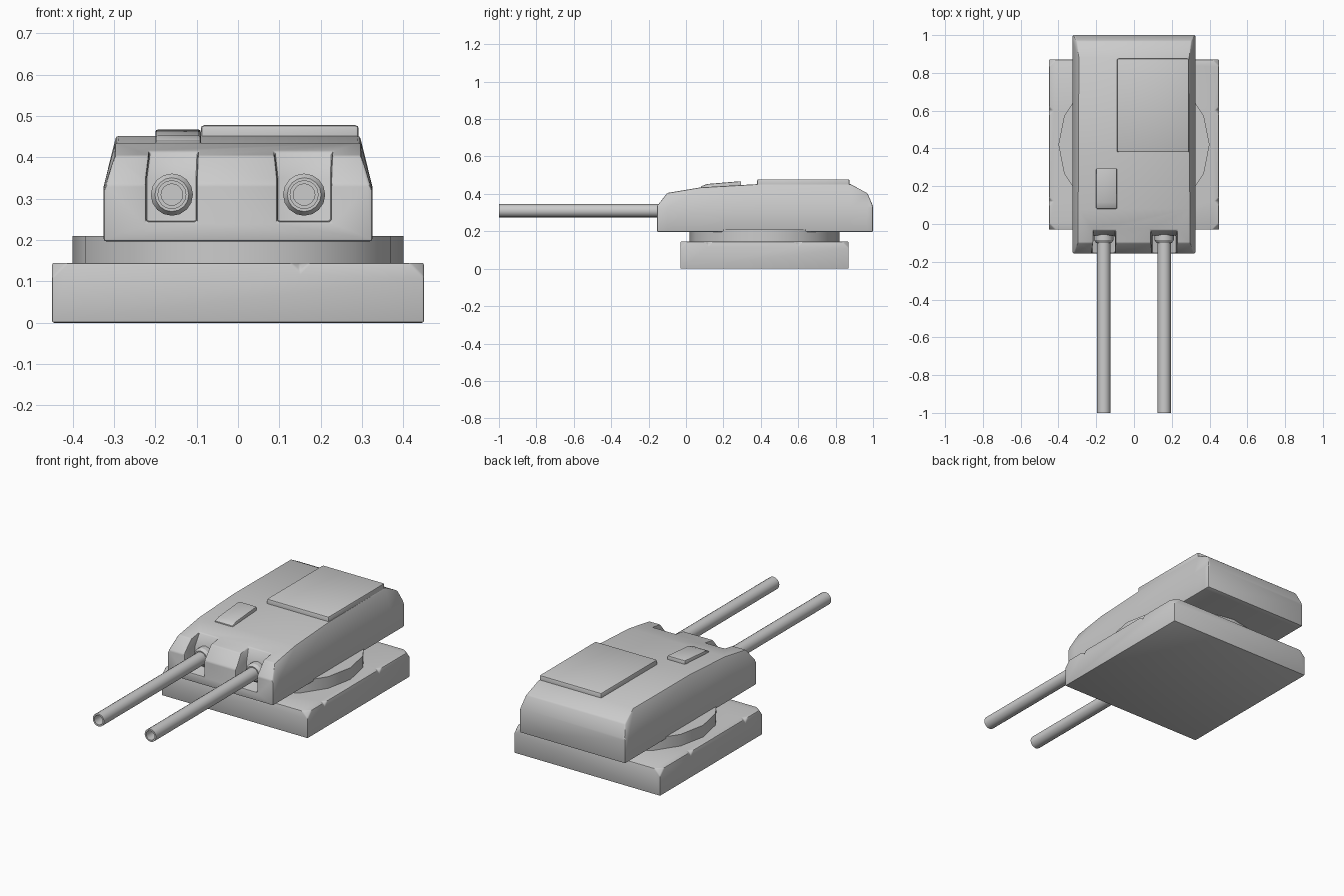
import bpy, bmesh, math
from mathutils import Matrix, Vector

if "Cube" in bpy.data.objects:
    bpy.data.objects.remove(bpy.data.objects["Cube"])


def finish(bm, name):
    bmesh.ops.recalc_face_normals(bm, faces=bm.faces)
    me = bpy.data.meshes.new(name)
    bm.to_mesh(me)
    bm.free()
    ob = bpy.data.objects.new(name, me)
    bpy.context.collection.objects.link(ob)
    return ob


def modify(ob, kind, **props):
    mod = ob.modifiers.new(kind.title(), kind)
    for k, v in props.items():
        setattr(mod, k, v)
    bpy.ops.object.select_all(action='DESELECT')
    bpy.context.view_layer.objects.active = ob
    ob.select_set(True)
    bpy.ops.object.modifier_apply(modifier=mod.name)


def bevel(ob, width, segments=2):
    modify(ob, 'BEVEL', width=width, segments=segments,
           limit_method='ANGLE', angle_limit=math.radians(35))


def cut(ob, cutter):
    modify(ob, 'BOOLEAN', operation='DIFFERENCE', object=cutter, solver='EXACT')
    bpy.data.objects.remove(cutter)


def smooth(ob):
    bpy.ops.object.select_all(action='DESELECT')
    bpy.context.view_layer.objects.active = ob
    ob.select_set(True)
    bpy.ops.object.shade_smooth_by_angle(angle=math.radians(30))


def loft(sections, name, closed_ends=True):
    bm = bmesh.new()
    rings = [[bm.verts.new(p) for p in s] for s in sections]
    n = len(rings[0])
    for a, b in zip(rings, rings[1:]):
        for i in range(n):
            j = (i + 1) % n
            bm.faces.new((a[i], a[j], b[j], b[i]))
    if closed_ends:
        bm.faces.new(rings[0])
        bm.faces.new(rings[-1])
    return finish(bm, name)


def box(name, x0, x1, y0, y1, z0, z1):
    bm = bmesh.new()
    bmesh.ops.create_cube(bm, size=1)
    for v in bm.verts:
        v.co = Vector(((x0 + x1) / 2 + v.co.x * (x1 - x0),
                       (y0 + y1) / 2 + v.co.y * (y1 - y0),
                       (z0 + z1) / 2 + v.co.z * (z1 - z0)))
    return finish(bm, name)


# Square base with clipped top corners and small edge nicks
base = box("base", -0.45, 0.45, -0.03, 0.87, 0, 0.145)
bm = bmesh.new()
nicks = [(sx * 0.45, y) for sx in (-1, 1) for y in (-0.03, 0.12, 0.60, 0.87)] + [(0.15, -0.03)]
for x, y in nicks:
    r = 0.035 if y in (-0.03, 0.87) and abs(x) > 0.4 else 0.022
    pts = [bm.verts.new((x + r * math.cos(a), y + r * math.sin(a), 0.145))
           for a in (0, math.pi / 2, math.pi, 1.5 * math.pi)]
    for dz in (r, -r):
        tip = bm.verts.new((x, y, 0.145 + dz))
        for i in range(4):
            bm.faces.new((pts[i], pts[(i + 1) % 4], tip))
cut(base, finish(bm, "nick_cutter"))
bevel(base, 0.005)
smooth(base)

# Turning ring
bm = bmesh.new()
bmesh.ops.create_cone(bm, cap_ends=True, segments=16, radius1=0.4, radius2=0.4,
                      depth=0.08, matrix=Matrix.Translation((0, 0.42, 0.17)))
smooth(finish(bm, "turning_ring"))

# Armoured hull: cross-sections of y, roof half width, roof z, shoulder z
stations = [(-0.155, 0.318, 0.335, 0.32), (-0.10, 0.298, 0.405, 0.325),
            (0.08, 0.297, 0.435, 0.33), (0.38, 0.295, 0.452, 0.33),
            (0.88, 0.293, 0.452, 0.33), (0.97, 0.305, 0.403, 0.33),
            (1.0, 0.318, 0.335, 0.325)]
W = 0.325
hull = loft([[(-W, y, 0.197), (W, y, 0.197), (W, y, s), (r, y, z), (-r, y, z), (-W, y, s)]
             for y, r, z, s in stations], "hull")

# Gun embrasures cut into the hull front
for x0, x1, t0, t1 in ((-0.222, -0.10, -0.207, -0.095), (0.095, 0.225, 0.082, 0.23)):
    cut(hull, loft([[(x0, -0.3, 0.245), (x1, -0.3, 0.245), (x1, -0.06, 0.245), (x0, -0.06, 0.245)],
                    [(x0, -0.3, 0.35), (x1, -0.3, 0.35), (x1, -0.06, 0.35), (x0, -0.06, 0.35)],
                    [(t0, -0.3, 0.47), (t1, -0.3, 0.47), (t1, -0.01, 0.47), (t0, -0.01, 0.47)]],
                   "embrasure_cutter"))
bevel(hull, 0.006)
smooth(hull)

# Roof plate and sloping hatch
plate = box("roof_plate", -0.09, 0.292, 0.38, 0.875, 0.43, 0.478)
bevel(plate, 0.008)
smooth(plate)
hatch = loft([[(x, 0.08, 0.41), (x, 0.08, 0.441), (x, 0.115, 0.453), (x, 0.295, 0.468), (x, 0.295, 0.43)]
              for x in (-0.2, -0.09)], "roof_hatch")
bevel(hatch, 0.006)
smooth(hatch)

# Gun barrels with collars and hollow muzzles, turned from one profile
profile = [(0.0, -0.92), (0.026, -0.92), (0.026, -1.0), (0.035, -1.0),
           (0.035, -0.10), (0.041, -0.10), (0.051, -0.085), (0.051, -0.04), (0.0, -0.04)]
for side, x in (("left", -0.16), ("right", 0.16)):
    bm = bmesh.new()
    vs = [bm.verts.new((x + r, y, 0.31)) for r, y in profile]
    edges = [bm.edges.new(p) for p in zip(vs, vs[1:])]
    bmesh.ops.spin(bm, geom=vs + edges, cent=(x, 0, 0.31), axis=(0, 1, 0),
                   angle=2 * math.pi, steps=16)
    bmesh.ops.remove_doubles(bm, verts=bm.verts, dist=0.0005)
    smooth(finish(bm, "gun_barrel_" + side))
